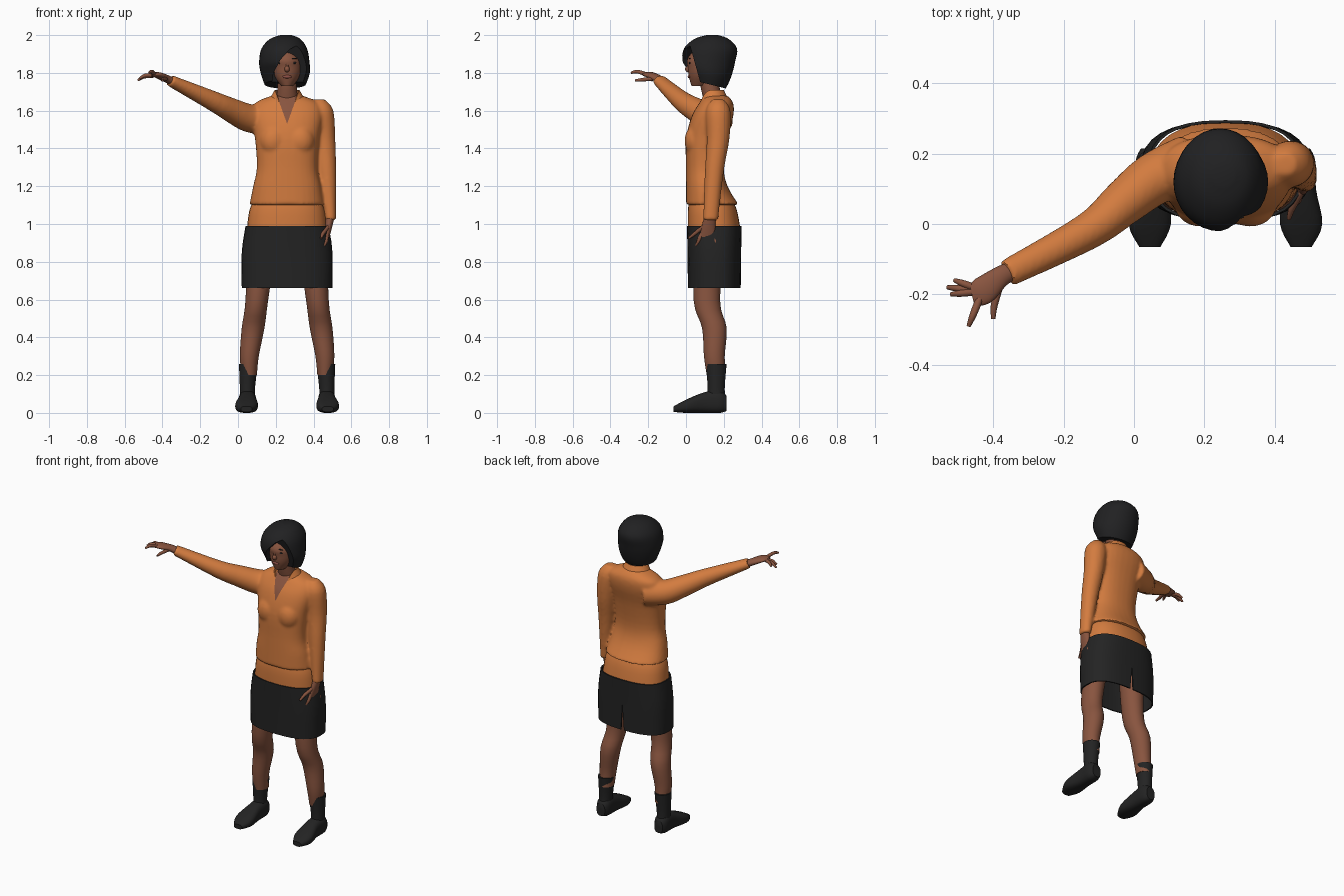
import bpy, bmesh, math
from mathutils import Vector

cube = bpy.data.objects.get("Cube")
if cube:
    bpy.data.objects.remove(cube, do_unlink=True)

MID = .26  # x of the body's centre line
X, Y, Z = Vector((1, 0, 0)), Vector((0, 1, 0)), Vector((0, 0, 1))


def material(name, red, green, blue):
    mat = bpy.data.materials.new(name)
    mat.use_nodes = True
    mat.diffuse_color = (red, green, blue, 1)
    for node in mat.node_tree.nodes:
        if node.type == 'BSDF_PRINCIPLED':
            node.inputs["Base Color"].default_value = mat.diffuse_color
            node.inputs["Roughness"].default_value = .8
    return mat


SKIN = material("brown skin", .25, .09, .05)
ORANGE = material("orange cloth", .65, .2, .05)
BLACK = material("black cloth", .017, .017, .017)
HAIR = material("black hair", .015, .015, .016)
LIPS = material("lip rose", .27, .08, .06)


def bake(ob):
    """Apply the modifiers and shade smooth."""
    bpy.ops.object.select_all(action='DESELECT')
    ob.select_set(True)
    bpy.context.view_layer.objects.active = ob
    bpy.ops.object.convert(target='MESH')
    bpy.ops.object.shade_smooth_by_angle(angle=math.radians(40))
    return ob


def from_bmesh(name, bm, mat):
    bmesh.ops.recalc_face_normals(bm, faces=bm.faces[:])
    mesh = bpy.data.meshes.new(name)
    bm.to_mesh(mesh)
    bm.free()
    ob = bpy.data.objects.new(name, mesh)
    bpy.context.collection.objects.link(ob)
    mesh.materials.append(mat)
    return ob


def smooth_rings(rings, steps=4):
    """Fill in rings along a smooth curve through the given ones."""
    keys = [Vector((*ring[:4], ring[-1])) for ring in rings]
    keys = [keys[0], *keys, keys[-1]]
    dense = []
    for before, a, b, after in zip(keys, keys[1:], keys[2:], keys[3:]):
        for step in range(steps):
            t = step / steps
            out, into = (b - before) / 2, (after - a) / 2
            dense.append(a + out * t + (3 * (b - a) - 2 * out - into) * t ** 2
                         + (2 * (a - b) + out + into) * t ** 3)
    return dense + [keys[-1]]


def bridge(bm, loop_a, loop_b):
    for k in range(len(loop_a)):
        bm.faces.new((loop_a[k - 1], loop_a[k], loop_b[k], loop_b[k - 1]))


def loft(name, mat, rings, sides=32, power=2, follow=False, caps=True, mirror=False):
    """Skin a tube over rings of x, y, z, half width and half depth."""
    rings = smooth_rings(rings)
    centres = [Vector(ring[:3]) for ring in rings]
    whole = (centres[-1] - centres[0]).normalized()
    across = Y if abs(whole.z) > .8 else Z
    bm = bmesh.new()
    loops = []
    for i, (centre, ring) in enumerate(zip(centres, rings)):
        u, v = X, across
        if follow:
            along = centres[min(i + 1, len(rings) - 1)] - centres[max(i - 1, 0)]
            u = along.cross(across).normalized()
            v = u.cross(along.normalized())
        loop = []
        for k in range(sides):
            angle = math.tau * k / sides
            c, s = (math.copysign(abs(f(angle)) ** (2 / power), f(angle)) for f in (math.cos, math.sin))
            point = centre + u * c * ring[3] + v * s * ring[4]
            if mirror:
                point.x = 2 * MID - point.x
            loop.append(bm.verts.new(point))
        loops.append(loop)
    for a, b in zip(loops, loops[1:]):
        bridge(bm, a, b)
    if caps:
        bm.faces.new(loops[0])
        bm.faces.new(loops[-1])
    return bake(from_bmesh(name, bm, mat))


def ball(name, mat, location, size):
    bpy.ops.mesh.primitive_uv_sphere_add(segments=24, ring_count=14, location=location)
    ob = bpy.context.object
    ob.name, ob.scale = name, size
    ob.data.materials.append(mat)
    return bake(ob)


def thicken(ob, thickness):
    ob.modifiers.new("cloth", 'SOLIDIFY').thickness = thickness
    bake(ob)


def carve(ob, outline, near, far):
    """Cut an x, z outline out of an object, between two depths."""
    bm = bmesh.new()
    front = [bm.verts.new((x, near, z)) for x, z in outline]
    back = [bm.verts.new((x, far(z), z)) for x, z in outline]
    bm.faces.new(front)
    bm.faces.new(back)
    bridge(bm, front, back)
    cutter = from_bmesh("cutter", bm, ob.data.materials[0])
    cutter.hide_render = True
    cut = ob.modifiers.new("cut", 'BOOLEAN')
    cut.object, cut.operation, cut.solver = cutter, 'DIFFERENCE', 'EXACT'
    bake(ob)
    bpy.data.objects.remove(cutter, do_unlink=True)


def neckline(ob, remove=False):
    """Open a V at the front: paint it as skin, or delete it."""
    tip, slope = 1.53, .36
    bm = bmesh.new()
    bm.from_mesh(ob.data)
    for side in (1, -1):
        faces = [f for f in bm.faces if f.calc_center_median().y < .16 and f.calc_center_median().z > 1.5]
        edges = {e for f in faces for e in f.edges}
        verts = {v for f in faces for v in f.verts}
        bmesh.ops.bisect_plane(bm, geom=[*faces, *edges, *verts],
                               plane_co=(MID, 0, tip), plane_no=(side, 0, -slope))
    opening = []
    for face in bm.faces:
        centre = face.calc_center_median()
        if centre.y < .15 and abs(centre.x - MID) < slope * (centre.z - tip):
            face.material_index = 1
            opening.append(face)
    if remove:
        bmesh.ops.delete(bm, geom=opening, context='FACES')
    bm.to_mesh(ob.data)
    bm.free()


# Jacket: torso, bust and sleeves fused into one smooth skin
jacket = loft("jacket", ORANGE, [
    (MID, .14, 1.1, .2, .14), (MID, .11, 1.2, .18, .11), (MID, .1, 1.3, .16, .1),
    (MID, .11, 1.45, .17, .11), (MID, .14, 1.57, .19, .11), (MID, .16, 1.64, .17, .09),
    (MID, .16, 1.68, .08, .06)], power=2.3)
sleeves = [
    loft("left_sleeve", ORANGE, [
        (.43, .17, 1.66, .03), (.44, .17, 1.6, .065), (.455, .17, 1.45, .06),
        (.47, .15, 1.28, .05), (.49, .13, 1.02, .03, .04)]),
    loft("right_sleeve", ORANGE, [
        (.17, .18, 1.55, .08), (.06, .13, 1.56, .075), (-.03, .06, 1.6, .065),
        (-.13, -.02, 1.65, .053), (-.36, -.14, 1.76, .04, .03)], follow=True)]
busts = [ball("bust", ORANGE, (MID + side * .07, .055, 1.44), (.075, .063, .085)) for side in (1, -1)]
for part in (*sleeves, *busts, jacket):
    part.select_set(True)
bpy.context.view_layer.objects.active = jacket
bpy.ops.object.join()
fuse = jacket.modifiers.new("fuse", 'REMESH')
fuse.mode, fuse.voxel_size = 'VOXEL', .009
relax = jacket.modifiers.new("relax", 'SMOOTH')
relax.factor, relax.iterations = .5, 6
bake(jacket)
jacket.data.materials.clear()
jacket.data.materials.append(ORANGE)
jacket.data.materials.append(SKIN)
neckline(jacket)

# Collar and the hem showing under the jacket
collar = loft("collar", ORANGE, [(MID, .15, 1.65, .1, .08), (MID, .14, 1.71, .065, .06)], caps=False)
neckline(collar, remove=True)
thicken(collar, .006)
loft("shirt_hem", ORANGE, [(MID, .15, .96, .214, .14), (MID, .14, 1.07, .2, .13), (MID, .13, 1.14, .17, .11)], power=2.3)

# Skirt with a slit at the back
skirt = loft("skirt", BLACK, [
    (MID, .15, .99, .22, .145), (MID, .15, .85, .24, .142), (MID, .15, .66, .24, .14)], power=2.6, caps=False)
thicken(skirt, .008)
carve(skirt, [(MID - .015, .6), (MID + .015, .6), (MID, .83)], near=.2, far=lambda z: .4)

# Legs, socks and shoes
for side in ("right", "left"):
    mirror = side == "left"
    loft(side + "_leg", SKIN, [
        (.13, .13, .95, .08), (.1, .11, .6, .06, .07), (.08, .15, .45, .06, .065),
        (.06, .15, .3, .05, .055), (.06, .16, .2, .04, .05)], mirror=mirror)
    loft(side + "_sock", BLACK, [
        (.055, .16, .26, .05, .055), (.05, .16, .13, .04, .045), (.05, .16, .05, .04, .05)], mirror=mirror)
    loft(side + "_shoe", BLACK, [
        (.05, .215, .05, .03, .04), (.05, .18, .06, .045, .06), (.05, .1, .055, .047, .055),
        (.045, 0, .035, .06, .035), (.045, -.065, .02, .03, .015)], power=2.6, mirror=mirror)


def finger(name, root, tip, bulge):
    """A tapered finger bent outward in the middle."""
    root, tip = Vector(root), Vector(tip)
    middle = root.lerp(tip, .6) + bulge
    loft(name, SKIN, [(*root, .011), (*middle, .01), (*tip, .006)], sides=10, follow=True)


# Right hand, reaching out palm down
loft("right_palm", SKIN, [
    (-.34, -.13, 1.75, .026, .02), (-.38, -.15, 1.77, .03, .02),
    (-.43, -.19, 1.79, .04, .015), (-.46, -.2, 1.79, .03, .01)], follow=True)
palm = Vector((-.43, -.19, 1.79))
for name, tip in (("index", (-.47, -.29, 1.8)), ("middle", (-.52, -.2, 1.77)),
                  ("ring", (-.53, -.18, 1.76)), ("little", (-.51, -.16, 1.77))):
    finger("right_" + name, palm.lerp(Vector(tip), .2), tip, Z * .01)
finger("right_thumb", (-.38, -.17, 1.77), (-.4, -.27, 1.76), X * -.005)

# Left hand, hanging by the hip
loft("left_palm", SKIN, [
    (.49, .13, 1.05, .024, .03), (.48, .12, .99, .02, .036), (.47, .115, .93, .014, .04)])
for i, name in enumerate(("index", "middle", "ring", "little")):
    finger("left_" + name, (.47, .085 + .02 * i, .95), (.455 + .01 * i, .055 + .035 * i, .885), X * .005)
finger("left_thumb", (.48, .1, .99), (.44, .015, .925), X * -.005)

# Neck, head and face
loft("neck", SKIN, [(MID, .15, 1.63, .06, .05), (MID, .125, 1.74, .05), (MID, .125, 1.82, .05)])
loft("head", SKIN, [
    (MID, .07, 1.73, .03, .04), (MID, .09, 1.78, .067, .075), (MID, .1, 1.83, .08, .09),
    (.255, .11, 1.88, .08, .1), (.25, .13, 1.96, .04, .05)])
ball("nose", SKIN, (MID, .012, 1.82), (.014, .017, .017))
ball("nose_bridge", SKIN, (MID, .018, 1.845), (.009, .013, .03))
ball("mouth", LIPS, (MID, .018, 1.78), (.024, .009, .009))
for side in (1, -1):
    ball("eye", HAIR, (MID + side * .034, .02, 1.853), (.015, .005, .006))
    ball("eyebrow", HAIR, (MID + side * .034, .02, 1.876), (.019, .005, .003))

# Bobbed hair, lower at the nape, with a fringe swept across one eye
hair = loft("hair", HAIR, [
    (.25, .12, 1.74, .11, .09), (.25, .12, 1.8, .13, .12), (.245, .12, 1.86, .133, .14),
    (.245, .13, 1.93, .12, .14), (.25, .135, 1.98, .08, .09), (.255, .14, 2, .03)])
for vert in hair.data.vertices:
    vert.co.z -= (vert.co.y - .12) / 4 * max(0, min(1, (1.86 - vert.co.z) * 10))
fringe = [(.165, 1.65), (.188, 1.8), (.225, 1.87), (.275, 1.925), (.32, 1.95), (.45, 1.94), (.45, 1.65)]
carve(hair, fringe, near=-.2, far=lambda z: .07 - .28 * (z - 1.77))
